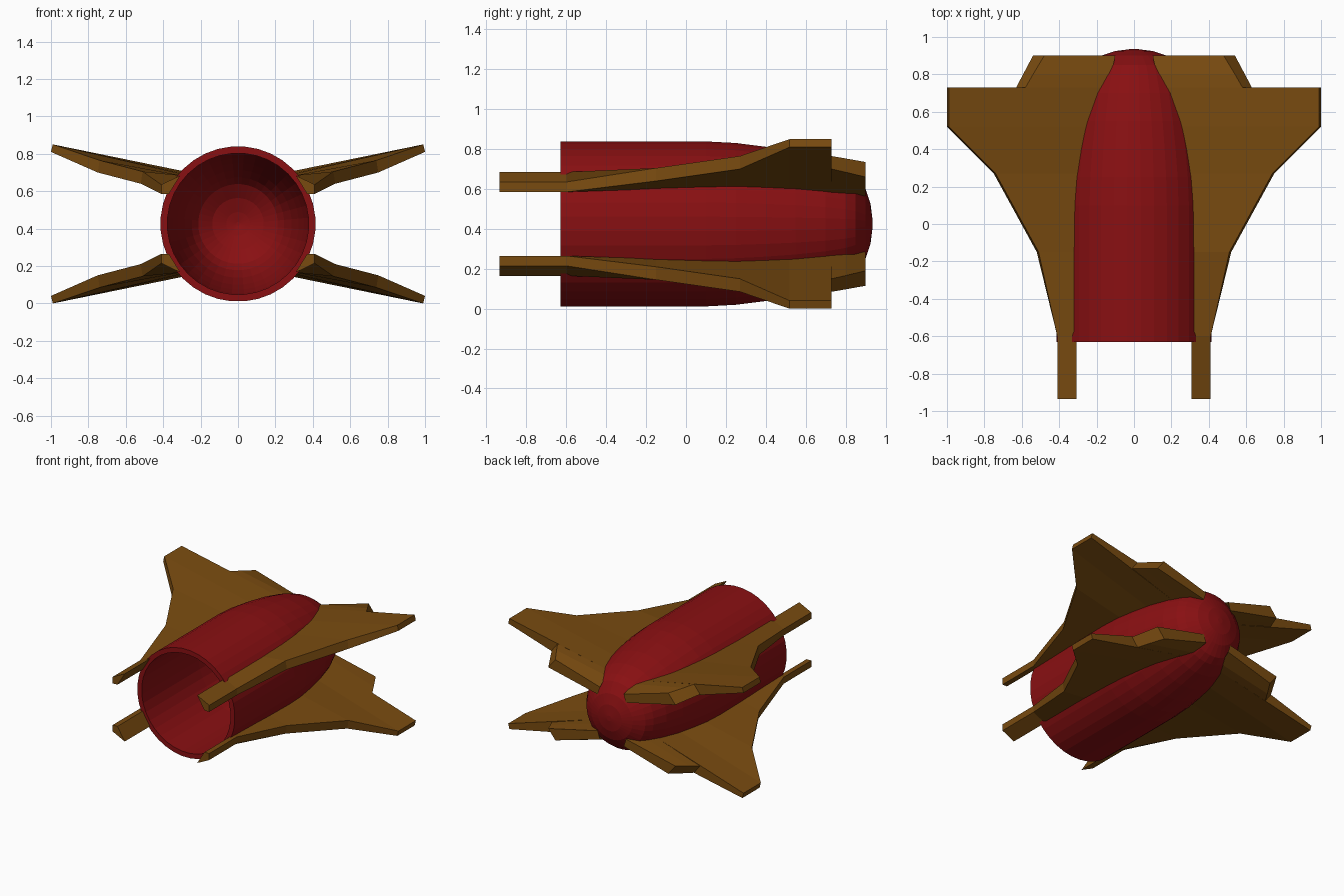
import bpy, bmesh
from math import sqrt, sin, cos, tau

cube = bpy.data.objects.get("Cube")
if cube:
    bpy.data.objects.remove(cube, do_unlink=True)

AXIS = 0.425   # height of the body axis
SIDES = 36


def material(name, rgb):
    m = bpy.data.materials.new(name)
    m.use_nodes = True
    m.diffuse_color = (*rgb, 1)
    m.node_tree.nodes["Principled BSDF"].inputs["Base Color"].default_value = (*rgb, 1)
    return m


def finish(name, bm, mat):
    bmesh.ops.recalc_face_normals(bm, faces=bm.faces)
    me = bpy.data.meshes.new(name)
    bm.to_mesh(me)
    bm.free()
    me.materials.append(mat)
    ob = bpy.data.objects.new(name, me)
    ob.location.z = AXIS
    bpy.context.collection.objects.link(ob)
    return ob


def loft(bm, sections):
    """Skin a list of closed sections and cap both ends."""
    rings = [[bm.verts.new(p) for p in s] for s in sections]
    n = len(rings[0])
    for a, b in zip(rings, rings[1:]):
        for i in range(n):
            j = (i + 1) % n
            bm.faces.new((a[i], a[j], b[j], b[i]))
    bm.faces.new(rings[0])
    bm.faces.new(rings[-1])


red = material("deep_red", (0.25, 0.005, 0.006))
brown = material("bronze_brown", (0.19, 0.07, 0.005))

# Hollow body: outer skin (y, radius) from the open end to the nose
OUTER = [(-0.63, 0.415), (0.1, 0.415), (0.25, 0.407), (0.4, 0.388), (0.55, 0.362),
         (0.7, 0.325), (0.8, 0.285), (0.85, 0.25), (0.9, 0.175), (0.925, 0.1), (0.935, 0.02)]
# Inner skin, back from the closed end to the mouth
INNER = [(y - 0.04, max(r - 0.037, 0.01)) for y, r in reversed(OUTER[1:])] + [(-0.63, 0.378)]


def ring(y, r):
    return [(r * cos(tau * (i + 0.5) / SIDES), y, r * sin(tau * (i + 0.5) / SIDES)) for i in range(SIDES)]


bm = bmesh.new()
skins = [[[bm.verts.new(p) for p in ring(y, r)] for y, r in prof] for prof in (OUTER, INNER)]
rings = skins[0] + skins[1]
tips = (skins[0][-1], skins[1][0])
for k, a in enumerate(rings):
    b = rings[(k + 1) % len(rings)]
    if a is tips[0]:
        continue          # nose and inner end are capped instead of joined
    for i in range(SIDES):
        j = (i + 1) % SIDES
        bm.faces.new((a[i], a[j], b[j], b[i]))
for tip in tips:
    bm.faces.new(tip)
finish("body_shell", bm, red)


# Wings: sections whose roots sink into the body wall
def radius(y):
    for (y0, r0), (y1, r1) in zip(OUTER, OUTER[1:]):
        if y0 <= y <= y1:
            return r0 + (r1 - r0) * (y - y0) / (y1 - y0)
    return OUTER[0][1]


def section(y, root_top, root_low, edge_top, edge_low):
    r = radius(y) - 0.012
    pts = [(sqrt(r * r - (z - AXIS) ** 2), z) for z in (root_low, root_top)]
    return [(x, y, z - AXIS) for x, z in pts + [edge_top, edge_low]]


rod = (0.685, 0.585, (0.41, 0.635), (0.41, 0.585))
tip = ((0.99, 0.85), (1.0, 0.81))
main = [section(-0.935, *rod), section(-0.6, *rod),
        section(-0.15, 0.685, 0.6, (0.51, 0.705), (0.52, 0.64)),
        section(0.27, 0.69, 0.61, (0.74, 0.765), (0.75, 0.7)),
        section(0.52, 0.685, 0.6, *tip),
        section(0.73, 0.68, 0.58, *tip)]
tail_end = [(x, 0.9, z - AXIS) for x, z in
            ((0.12, 0.565), (0.1, 0.625), (0.48, 0.735), (0.54, 0.66))]
tail = [section(0.73, 0.68, 0.58, (0.58, 0.765), (0.63, 0.7)),
        section(0.8, 0.67, 0.575, (0.54, 0.753), (0.593, 0.684)), tail_end]

bm = bmesh.new()
loft(bm, main)
loft(bm, tail)
wings = finish("wings", bm, brown)
mirror = wings.modifiers.new("four_wings", "MIRROR")
mirror.use_axis = (True, False, True)
mirror.use_mirror_merge = False
